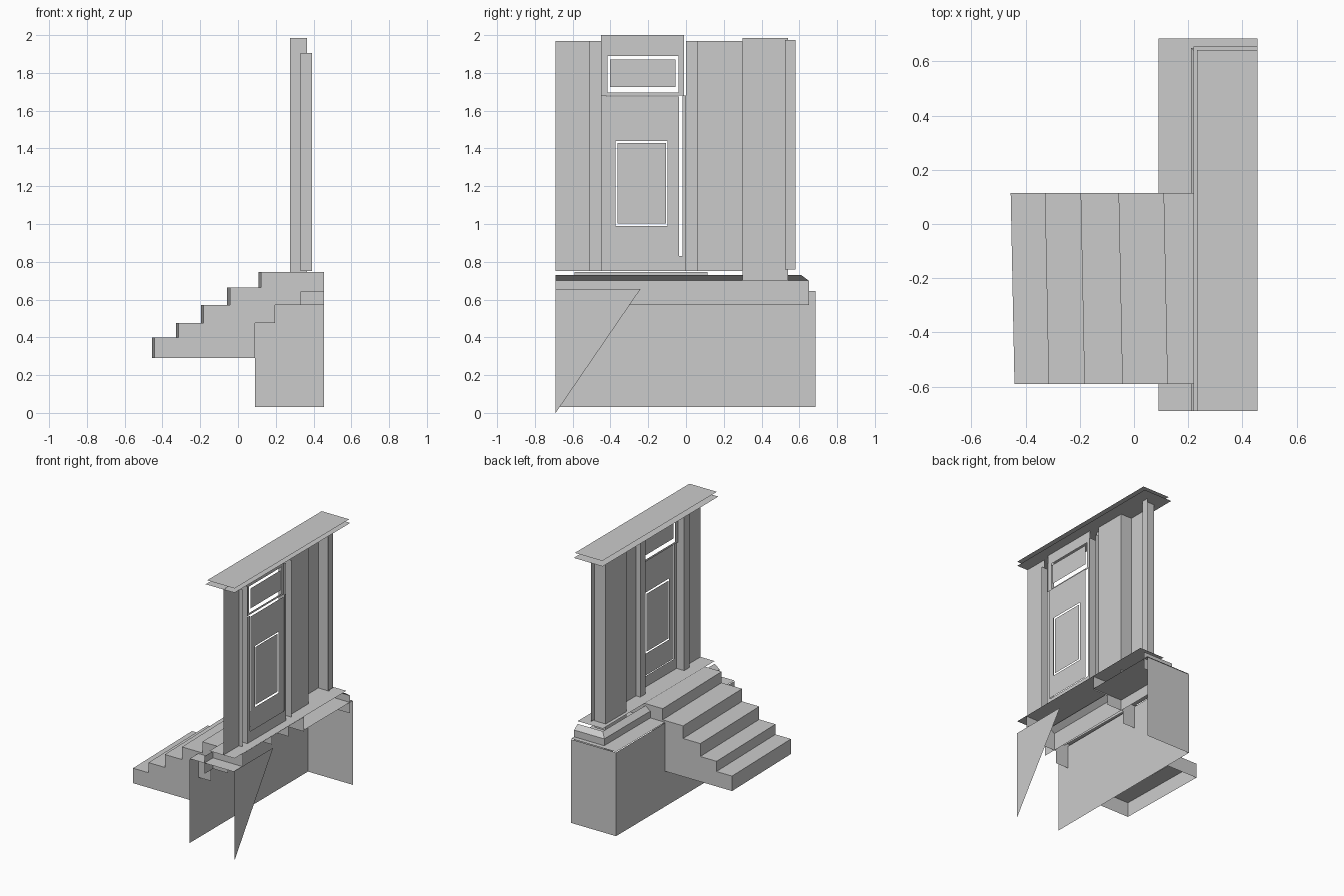
import bpy

if "Cube" in bpy.data.objects:
    bpy.data.objects.remove(bpy.data.objects["Cube"])


def part(name, quads):
    """Make one object from a list of four-cornered faces."""
    verts, faces = [], []
    for q in quads:
        faces.append([len(verts) + i for i in range(4)])
        verts += q
    me = bpy.data.meshes.new(name)
    me.from_pydata(verts, [], faces)
    me.update()
    ob = bpy.data.objects.new(name, me)
    bpy.context.collection.objects.link(ob)
    return ob


def face_x(x, y0, y1, z0, z1):      # faces the street (-x)
    return [(x, y1, z0), (x, y0, z0), (x, y0, z1), (x, y1, z1)]


def face_y(y, x0, x1, z0, z1, s=1):  # s = 1 faces +y, -1 faces -y
    q = [(x1, y, z0), (x0, y, z0), (x0, y, z1), (x1, y, z1)]
    return q if s > 0 else q[::-1]


def face_z(z, x0, x1, y0, y1):      # faces up
    return [(x0, y0, z), (x1, y0, z), (x1, y1, z), (x0, y1, z)]


def post(x0, x1, y0, y1, z0, z1):   # open-backed post
    return [face_x(x0, y0, y1, z0, z1), face_y(y1, x0, x1, z0, z1),
            face_y(y0, x0, x1, z0, z1, -1)]


def ring(x, outer, inner):          # flat panel with a rectangular opening
    a, b, c, d = outer
    e, f, g, h = inner
    return [face_x(x, a, e, c, d), face_x(x, f, b, c, d),
            face_x(x, e, f, c, g), face_x(x, e, f, h, d)]


BACK, END = 0.455, -0.69

# foundation: street wall, end wall, top strips beside the stairs
part("foundation", [
    face_x(0.09, END, 0.685, 0.03, 0.645),
    face_y(0.685, 0.09, BACK, 0.03, 0.645),
    face_z(0.65, 0.09, BACK, 0.115, 0.685),
    face_z(0.65, 0.09, BACK, END, -0.59)])

# torn triangular remnant of the rear wall
me = bpy.data.meshes.new("rear_remnant")
me.from_pydata([(BACK, END, 0.0), (BACK, -0.24, 0.657), (BACK, END, 0.657)],
               [], [(0, 1, 2)])
bpy.context.collection.objects.link(bpy.data.objects.new("rear_remnant", me))

# plinth with sloped weathering edge
part("plinth", [
    face_x(0.21, END, 0.65, 0.57, 0.70),
    face_y(0.65, 0.21, BACK, 0.57, 0.70),
    [(0.21, 0.65, 0.70), (0.21, END, 0.70), (0.25, END, 0.73), (0.25, 0.61, 0.73)],
    [(BACK, 0.65, 0.70), (0.21, 0.65, 0.70), (0.25, 0.61, 0.73), (BACK, 0.61, 0.73)]])
part("ledge", [face_z(0.75, 0.25, BACK, END, 0.61)])

# stairs, slightly skewed: riser x, bottom z, top z, rear end of the side cheek
Y0, Y1, SK = -0.59, 0.115, 0.007
steps = [(-0.448, 0.29, 0.40, 0.09), (-0.322, 0.40, 0.475, 0.09),
         (-0.19, 0.475, 0.57, 0.195), (-0.05, 0.57, 0.663, 0.33),
         (0.116, 0.64, 0.745, BACK)]
for i, (x, z0, z1, rear) in enumerate(steps):
    nxt = steps[i + 1][0] if i < 4 else BACK
    part(f"step_{i + 1}", [
        [(x - SK, Y1, z0), (x + SK, Y0, z0), (x + SK, Y0, z1), (x - SK, Y1, z1)],
        [(x + SK, Y0, z1), (nxt + SK * (i < 4), Y0, z1),
         (nxt - SK * (i < 4), Y1, z1), (x - SK, Y1, z1)],
        face_y(Y1, x - SK, rear, z0, z1),
        face_y(Y0, x + SK, rear, z0, z1, -1)])

# wall panels, corner pilaster and door jambs
part("wall_panels", [face_x(0.365, END, -0.51, 0.75, 1.97),
                     face_x(0.365, 0.06, 0.30, 0.75, 1.97),
                     face_x(0.365, 0.525, 0.58, 0.76, 1.975)])
part("pilaster", post(0.275, 0.365, 0.30, 0.54, 0.70, 1.985))
for name, a, b in (("left_jamb", 0.0, 0.06), ("right_jamb", -0.51, -0.45)):
    part(name, post(0.33, 0.392, a, b, 0.75, 1.905)
         + [face_x(0.33, a, b, 1.905, 1.97)])

# door frame with transom opening above
part("door_frame", ring(0.382, (-0.45, -0.01, 1.68, 2.0), (-0.415, -0.04, 1.695, 1.89)) + [
    face_x(0.392, -0.45, -0.42, 0.75, 1.68),
    face_x(0.392, -0.018, 0.0, 0.75, 1.68),
    face_x(0.392, -0.42, -0.018, 0.75, 0.83)])
part("transom_pane", [face_x(0.385, -0.402, -0.055, 1.725, 1.872)])

# door leaf and its window pane
part("door", ring(0.398, (-0.422, -0.037, 0.83, 1.675), (-0.373, -0.097, 0.99, 1.44)))
part("door_pane", [face_x(0.396, -0.363, -0.107, 1.003, 1.428)])

# two cornice sheets
part("cornice_lower", [face_z(1.968, 0.22, BACK, END, 0.655)])
part("cornice_upper", [face_z(2.0, 0.232, BACK, END, 0.642)])
